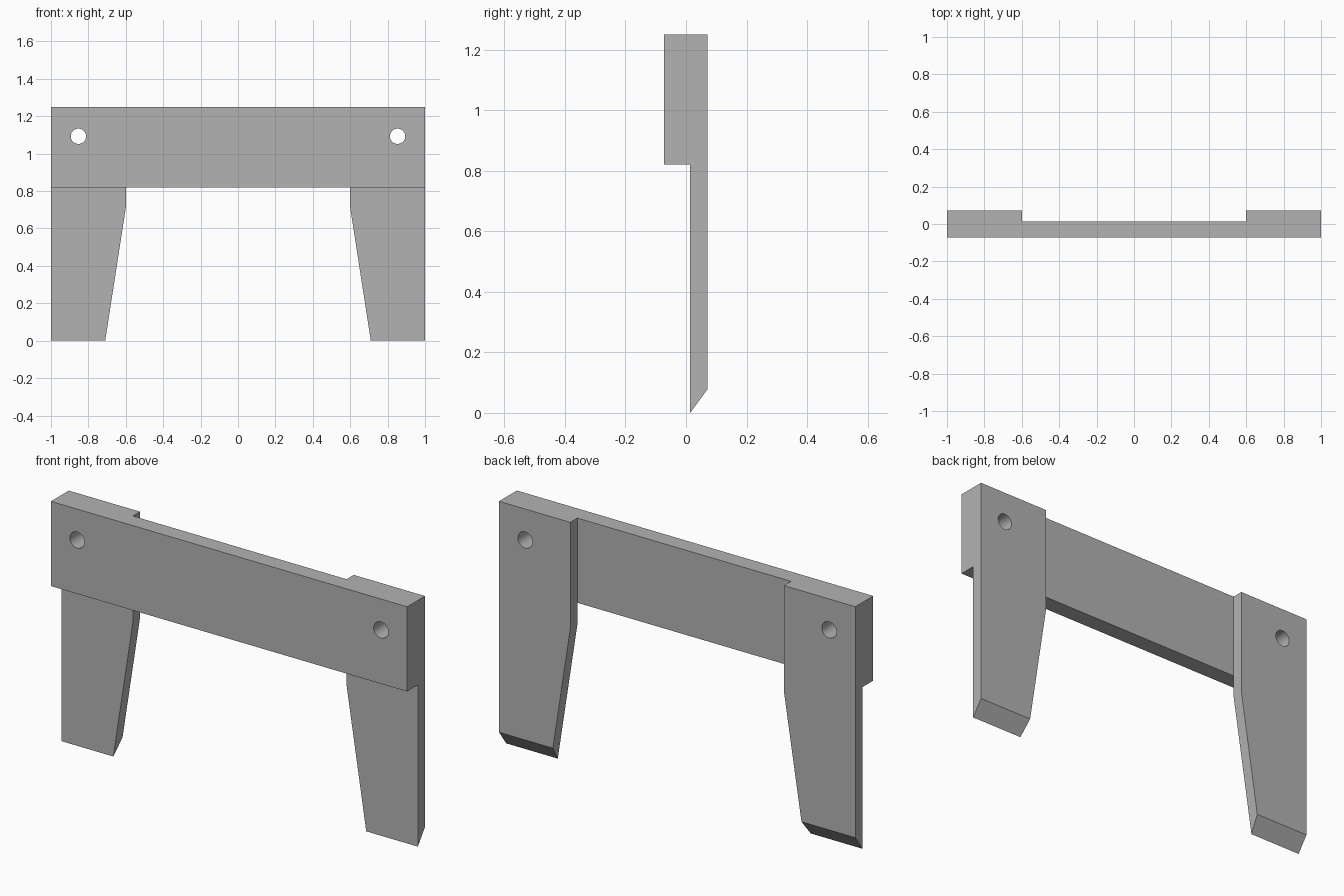
import bpy, bmesh, math

cube = bpy.data.objects.get("Cube")
if cube:
    bpy.data.objects.remove(cube, do_unlink=True)

FRONT, JOINT, BACK = -0.072, 0.014, 0.071
TOP, BEAM_BOTTOM = 1.25, 0.82
TAPER_Z, TIP_X, INNER_X = 0.71, 0.71, 0.6
CHAMFER = 0.078

grey = bpy.data.materials.new("grey")
grey.use_nodes = True
colour = (0.45, 0.45, 0.45, 1)
grey.diffuse_color = colour
grey.node_tree.nodes["Principled BSDF"].inputs["Base Color"].default_value = colour


def loft(name, front, back, y0, y1):
    """Solid between two matching (x, z) outlines."""
    bm = bmesh.new()
    a = [bm.verts.new((x, y0, z)) for x, z in front]
    b = [bm.verts.new((x, y1, z)) for x, z in back]
    bm.faces.new(a)
    bm.faces.new(b[::-1])
    for i in range(len(a)):
        j = (i + 1) % len(a)
        bm.faces.new((a[i], b[i], b[j], a[j]))
    bmesh.ops.recalc_face_normals(bm, faces=bm.faces)
    mesh = bpy.data.meshes.new(name)
    bm.to_mesh(mesh)
    bm.free()
    mesh.materials.append(grey)
    obj = bpy.data.objects.new(name, mesh)
    bpy.context.collection.objects.link(obj)
    return obj


def leg_outline(side, bottom):
    tip = TIP_X + (INNER_X - TIP_X) * bottom / TAPER_Z
    points = [(1, bottom), (1, TOP), (INNER_X, TOP), (INNER_X, TAPER_Z), (tip, bottom)]
    return [(side * x, z) for x, z in points]


def combine(target, tool, operation):
    bpy.context.view_layer.objects.active = target
    mod = target.modifiers.new("combine", "BOOLEAN")
    mod.operation = operation
    mod.solver = "EXACT"
    mod.object = tool
    bpy.ops.object.modifier_apply(modifier=mod.name)
    bpy.data.objects.remove(tool, do_unlink=True)


# Front beam
beam = [(-1, BEAM_BOTTOM), (1, BEAM_BOTTOM), (1, TOP), (-1, TOP)]
frame = loft("beam_with_legs", beam, beam, FRONT, JOINT)

# Tapered legs with chamfered feet, fused to the beam's back
for side in (-1, 1):
    leg = loft("leg", leg_outline(side, 0), leg_outline(side, CHAMFER), JOINT, BACK)
    combine(frame, leg, "UNION")

# Round bolt holes through beam and legs
for side in (-1, 1):
    circle = [(side * 0.853 + 0.041 * math.cos(i * math.tau / 48),
               1.093 + 0.041 * math.sin(i * math.tau / 48)) for i in range(48)]
    drill = loft("drill", circle, circle, -0.2, 0.2)
    drill.hide_render = True
    combine(frame, drill, "DIFFERENCE")

# Smooth hole walls, sharp edges elsewhere
bpy.ops.object.select_all(action="DESELECT")
frame.select_set(True)
bpy.context.view_layer.objects.active = frame
bpy.ops.object.shade_smooth_by_angle(angle=math.radians(20))
